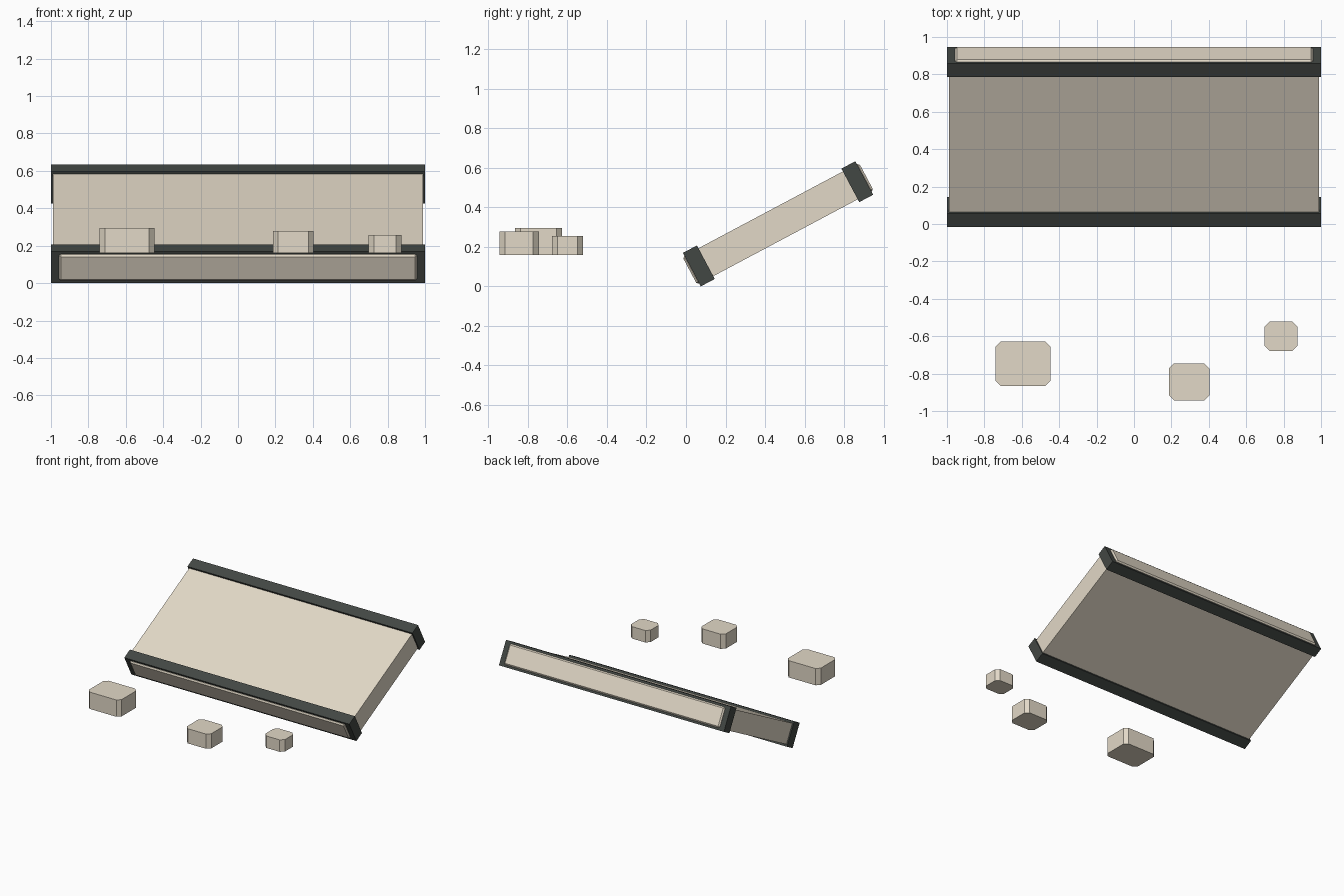
import bpy, bmesh, math
from mathutils import Matrix, Vector

if "Cube" in bpy.data.objects:
    bpy.data.objects.remove(bpy.data.objects["Cube"])


def material(name, color):
    m = bpy.data.materials.new(name)
    m.diffuse_color = (*color, 1)
    m.use_nodes = True
    m.node_tree.nodes["Principled BSDF"].inputs["Base Color"].default_value = m.diffuse_color
    return m


cream = material("cream", (0.76, 0.69, 0.57))
dark = material("dark_grey", (0.055, 0.063, 0.057))


def box(name, size, matrix, mat, bevel=0, vertical_only=False):
    bm = bmesh.new()
    bmesh.ops.create_cube(bm, size=1)
    bmesh.ops.scale(bm, vec=size, verts=bm.verts)
    if bevel:
        edges = [e for e in bm.edges if not vertical_only
                 or abs(e.verts[0].co.z - e.verts[1].co.z) > 1e-4]
        bmesh.ops.bevel(bm, geom=edges, offset=bevel, segments=1,
                        affect='EDGES', profile=0.5)
    me = bpy.data.meshes.new(name)
    bm.to_mesh(me)
    bm.free()
    me.materials.append(mat)
    ob = bpy.data.objects.new(name, me)
    ob.matrix_world = matrix
    bpy.context.collection.objects.link(ob)
    return ob


# Tilted frame shared by the ramp parts (local y runs up the slope)
tilt = Matrix.Translation((0, 0.466, 0.317)) @ Matrix.Rotation(math.radians(28), 4, 'X')


def on_ramp(y):
    return tilt @ Matrix.Translation((0, y, 0))


half = 0.454

# Main slab
box("ramp_slab", (1.98, 2 * half, 0.16), tilt, cream)

# Dark end bands with slightly proud end panels
for label, s in (("lower", -1), ("upper", 1)):
    box(label + "_band", (2.0, 0.08, 0.192), on_ramp(s * half), dark)
    box(label + "_end_panel", (1.914, 0.06, 0.158), on_ramp(s * (half + 0.022)),
        cream, bevel=0.01)

# Loose stones with chamfered upright corners: x range, y range, top height
stones = [(-0.74, -0.447, -0.866, -0.627, 0.295),
          (0.186, 0.404, -0.943, -0.745, 0.278),
          (0.699, 0.874, -0.679, -0.521, 0.256)]
base = 0.16
for i, (x0, x1, y0, y1, top) in enumerate(stones, 1):
    centre = Vector(((x0 + x1) / 2, (y0 + y1) / 2, (base + top) / 2))
    box(f"stone_{i}", (x1 - x0, y1 - y0, top - base), Matrix.Translation(centre),
        cream, bevel=0.028, vertical_only=True)
